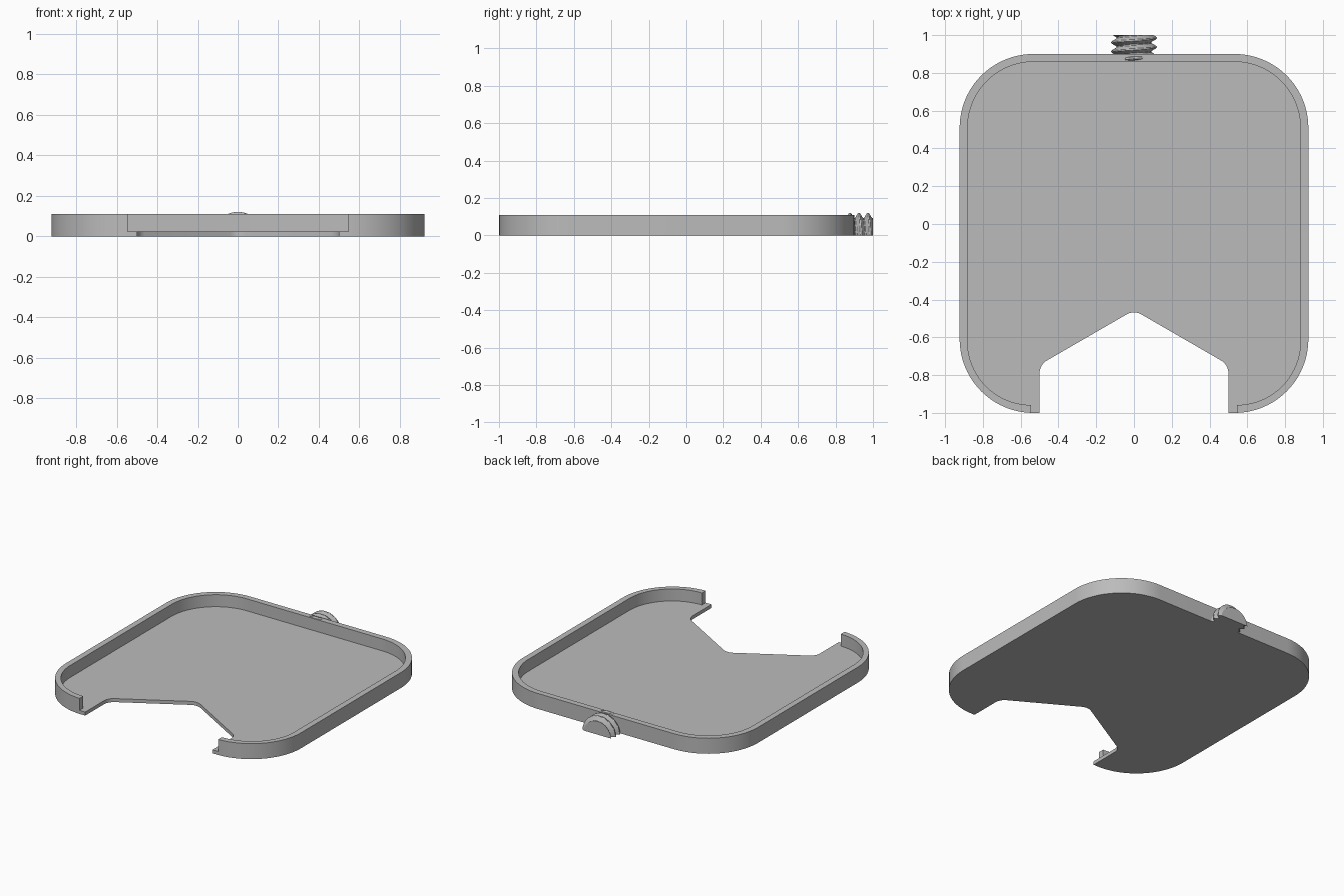
import bpy, bmesh, math
from mathutils import Vector

if "Cube" in bpy.data.objects:
    bpy.data.objects.remove(bpy.data.objects["Cube"])

grey = bpy.data.materials.new("plain grey")
grey.diffuse_color = (0.5, 0.5, 0.5, 1)
grey.use_nodes = True
grey.node_tree.nodes["Principled BSDF"].inputs["Base Color"].default_value = grey.diffuse_color


def rounded(points, steps=16):
    """Outline with each (x, y, radius) corner replaced by a circular arc."""
    out = []
    for i, (x, y, r) in enumerate(points):
        p = Vector((x, y))
        if r == 0:
            out.append(p)
            continue
        a = (Vector(points[i - 1][:2]) - p).normalized()
        b = (Vector(points[(i + 1) % len(points)][:2]) - p).normalized()
        half = a.angle(b) / 2
        t, w = r / math.tan(half), math.sin(half)
        for k in range(steps + 1):
            u = k / steps
            c0, c1, c2 = (1 - u) ** 2, 2 * u * (1 - u) * w, u * u
            out.append(((p + a * t) * c0 + p * c1 + (p + b * t) * c2) / (c0 + c1 + c2))
    return out


def finish(name, bm):
    bmesh.ops.remove_doubles(bm, verts=bm.verts, dist=1e-5)
    bmesh.ops.recalc_face_normals(bm, faces=bm.faces)
    mesh = bpy.data.meshes.new(name)
    bm.to_mesh(mesh)
    bm.free()
    mesh.materials.append(grey)
    ob = bpy.data.objects.new(name, mesh)
    bpy.context.collection.objects.link(ob)
    return ob


def prism(name, outline, z0, z1):
    bm = bmesh.new()
    face = bm.faces.new([bm.verts.new((p.x, p.y, z0)) for p in outline])
    top = bmesh.ops.extrude_face_region(bm, geom=[face])["geom"]
    bmesh.ops.translate(bm, vec=(0, 0, z1 - z0),
                        verts=[v for v in top if isinstance(v, bmesh.types.BMVert)])
    return finish(name, bm)


def activate(ob):
    bpy.ops.object.select_all(action='DESELECT')
    ob.select_set(True)
    bpy.context.view_layer.objects.active = ob


def cut(ob, cutter):
    activate(ob)
    mod = ob.modifiers.new("cut", 'BOOLEAN')
    mod.operation, mod.solver, mod.object = 'DIFFERENCE', 'EXACT', cutter
    bpy.ops.object.modifier_apply(modifier=mod.name)
    bpy.data.objects.remove(cutter)


# Tray body
R = 0.39
tray = prism("tray", rounded([(-0.923, -1, R), (0.923, -1, R),
                              (0.923, 0.9, R), (-0.923, 0.9, R)], 20), 0, 0.11)

# Recess that leaves the floor and rim, open at the front
r = 0.335
cut(tray, prism("recess_cutter", rounded([
    (-0.545, -1.1, 0), (0.545, -1.1, 0), (0.545, -0.958, 0), (0.881, -0.958, r),
    (0.881, 0.859, 0.35), (-0.881, 0.859, 0.35), (-0.881, -0.958, r),
    (-0.545, -0.958, 0)], 20), 0.025, 0.2))

# Pointed notch through the floor
cut(tray, prism("notch_cutter", rounded([
    (-0.5, -1.1, 0), (0.5, -1.1, 0), (0.5, -0.745, 0.078),
    (0, -0.456, 0.078), (-0.5, -0.745, 0.078)], 8), -0.1, 0.2))

# Half-round threaded stud: helical ridges around the y axis, flat underneath
bm = bmesh.new()
Y0, Y1, PITCH, ROOT, CREST = 0.862, 1.0, 0.048, 0.093, 0.121
ROWS, SEGS = 46, 32
grid = []
for i in range(ROWS + 1):
    y = Y0 + (Y1 - Y0) * i / ROWS
    row = []
    for j in range(SEGS + 1):
        a = math.pi * j / SEGS
        crest_y = 0.973 + PITCH * (math.pi / 2 - a) / (2 * math.pi)
        phase = ((y - crest_y) / PITCH) % 1
        ridge = min(1, max(0, 1.25 - 2.9 * min(phase, 1 - phase)))
        rad = ROOT + (CREST - ROOT) * ridge
        row.append(bm.verts.new((rad * math.cos(a), y, rad * math.sin(a))))
    grid.append(row)
for low, high in zip(grid, grid[1:]):
    for j in range(SEGS):
        bm.faces.new((low[j], low[j + 1], high[j + 1], high[j]))
    bm.faces.new((low[0], high[0], high[-1], low[-1]))
bm.faces.new(grid[0])
bm.faces.new(grid[-1])
stud = finish("threaded_stud", bm)

for ob in (tray, stud):
    activate(ob)
    bpy.ops.object.shade_smooth_by_angle(angle=math.radians(25))
